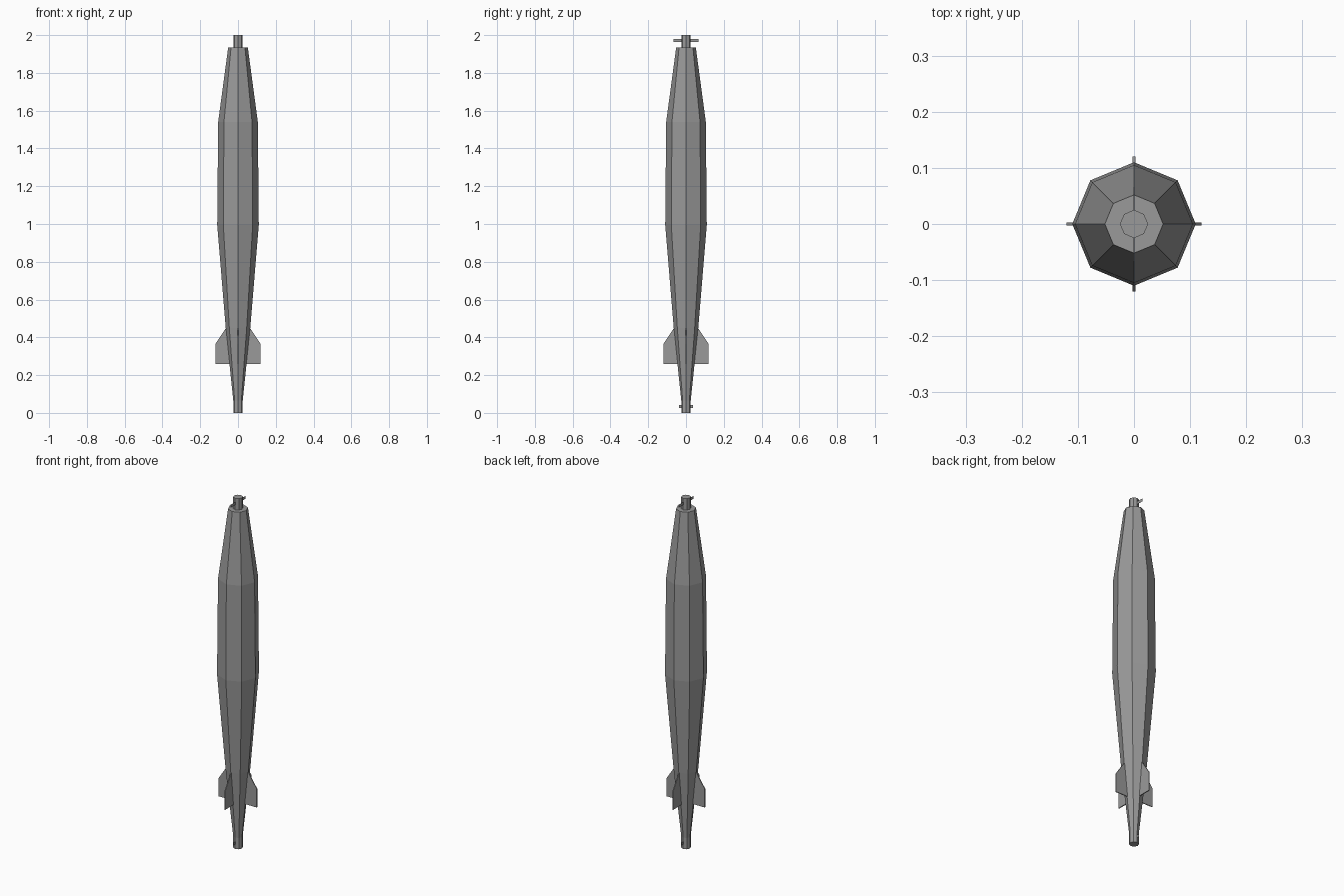
import bpy, bmesh, math

if "Cube" in bpy.data.objects:
    bpy.data.objects.remove(bpy.data.objects["Cube"])

SIDES = 8

# Dark grey paint for every part
paint = bpy.data.materials.new("dark_grey")
paint.diffuse_color = (0.32, 0.32, 0.32, 1.0)
paint.use_nodes = True
paint.node_tree.nodes["Principled BSDF"].inputs["Base Color"].default_value = paint.diffuse_color


def make_object(name, bm):
    bmesh.ops.recalc_face_normals(bm, faces=bm.faces)
    mesh = bpy.data.meshes.new(name)
    bm.to_mesh(mesh)
    bm.free()
    mesh.materials.append(paint)
    obj = bpy.data.objects.new(name, mesh)
    bpy.context.collection.objects.link(obj)
    return obj


def lathe(name, profile):
    """Eight-sided solid from (radius, height) rings, capped at both ends."""
    bm = bmesh.new()
    rings = []
    for r, z in profile:
        rings.append([bm.verts.new((r * math.cos(math.tau * i / SIDES),
                                    r * math.sin(math.tau * i / SIDES), z))
                      for i in range(SIDES)])
    for a, b in zip(rings, rings[1:]):
        for i in range(SIDES):
            j = (i + 1) % SIDES
            bm.faces.new((a[i], a[j], b[j], b[i]))
    bm.faces.new(rings[0])
    bm.faces.new(rings[-1])
    return make_object(name, bm)


def plate(name, outline, thickness, angle=0.0):
    """Thin upright plate from a (distance, height) outline, turned about z."""
    bm = bmesh.new()
    t = thickness / 2
    front = [bm.verts.new((d, -t, z)) for d, z in outline]
    back = [bm.verts.new((d, t, z)) for d, z in outline]
    bm.faces.new(front)
    bm.faces.new(back)
    n = len(outline)
    for i in range(n):
        j = (i + 1) % n
        bm.faces.new((front[i], front[j], back[j], back[i]))
    obj = make_object(name, bm)
    obj.rotation_euler.z = angle
    return obj


# Faceted main body with narrow tail stub
lathe("body", [(0.025, 0.0), (0.025, 0.065), (0.065, 0.45), (0.11, 0.995),
               (0.105, 1.54), (0.052, 1.935)])

# Nose stub
lathe("nose_fuze", [(0.025, 1.93), (0.025, 2.0)])

# Four tail fins
fin = [(0.03, 0.26), (0.12, 0.26), (0.12, 0.365), (0.063, 0.45), (0.03, 0.45)]
for k in range(4):
    plate(f"tail_fin_{k + 1}", fin, 0.005, k * math.pi / 2)

# Thin arming vanes through the nose and tail stubs, running along y
for name, reach, z0, z1 in (("nose_vane", 0.066, 1.963, 1.979),
                            ("tail_vane", 0.038, 0.026, 0.042)):
    plate(name, [(-reach, z0), (reach, z0), (reach, z1), (-reach, z1)],
          0.001, math.pi / 2)
